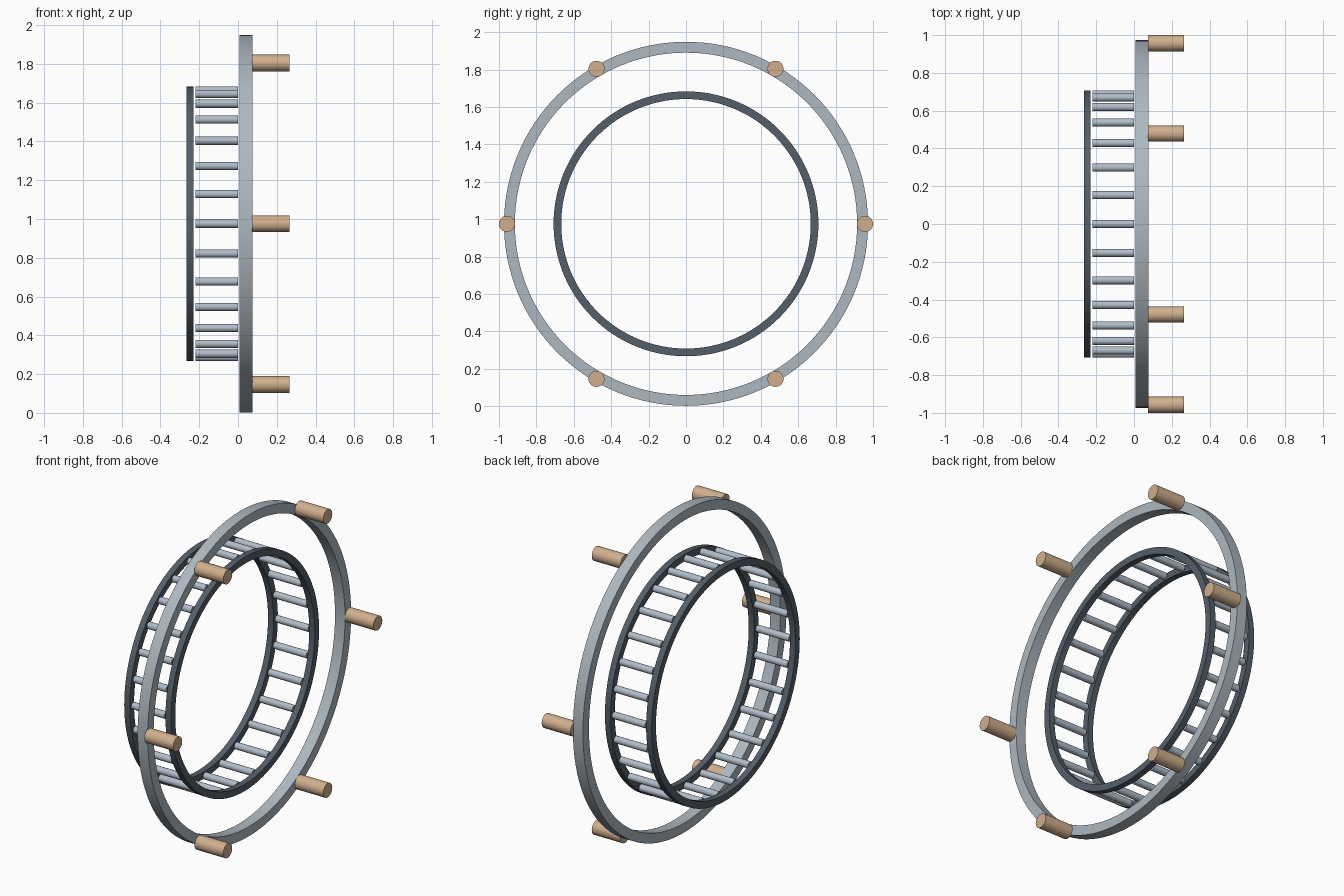
import bpy, bmesh, math
from mathutils import Matrix, Vector

if "Cube" in bpy.data.objects:
    bpy.data.objects.remove(bpy.data.objects["Cube"])

CZ = 0.975  # height of the common ring axis


def material(name, rgb):
    m = bpy.data.materials.new(name)
    m.diffuse_color = (*rgb, 1)
    m.use_nodes = True
    m.node_tree.nodes["Principled BSDF"].inputs["Base Color"].default_value = m.diffuse_color
    return m


steel = material("light steel", (0.42, 0.48, 0.53))
dark = material("dark slate", (0.09, 0.115, 0.145))
rod_mat = material("blue grey rod", (0.44, 0.51, 0.59))
tan = material("tan wood", (0.64, 0.43, 0.27))


def finish(bm, name, mat):
    bmesh.ops.recalc_face_normals(bm, faces=bm.faces)
    me = bpy.data.meshes.new(name)
    bm.to_mesh(me)
    bm.free()
    ob = bpy.data.objects.new(name, me)
    bpy.context.collection.objects.link(ob)
    ob.location.z = CZ
    me.materials.append(mat)
    bpy.context.view_layer.objects.active = ob
    ob.select_set(True)
    bpy.ops.object.shade_smooth_by_angle(angle=math.radians(35))
    ob.select_set(False)
    return ob


def ring(name, x0, x1, r_in, r_out, mat, n=128):
    # rectangular section swept around the x axis
    bm = bmesh.new()
    section = [(x0, r_in), (x1, r_in), (x1, r_out), (x0, r_out)]
    loops = []
    for i in range(n):
        a = math.tau * i / n
        loops.append([bm.verts.new((x, r * math.cos(a), r * math.sin(a)))
                      for x, r in section])
    for i in range(n):
        p, q = loops[i], loops[(i + 1) % n]
        for k in range(4):
            j = (k + 1) % 4
            bm.faces.new((p[k], p[j], q[j], q[k]))
    return finish(bm, name, mat)


def pins(name, count, dist, x0, x1, radius, mat, segs):
    # cylinders along x, spaced evenly around the axis
    for i in range(count):
        a = math.tau * i / count
        bm = bmesh.new()
        pos = Vector(((x0 + x1) / 2, dist * math.cos(a), dist * math.sin(a)))
        bmesh.ops.create_cone(
            bm, cap_ends=True, segments=segs, radius1=radius, radius2=radius,
            depth=x1 - x0,
            matrix=Matrix.Translation(pos) @ Matrix.Rotation(math.pi / 2, 4, 'Y'))
        finish(bm, f"{name}_{i + 1}", mat)


# large mounting ring
ring("mounting_ring", 0.009, 0.076, 0.915, 0.973, steel)
# pair of cage rings
ring("cage_ring_left", -0.266, -0.229, 0.667, 0.708, dark)
ring("cage_ring_right", 0.010, 0.047, 0.667, 0.708, dark)
# rods between the cage rings
pins("cage_rod", 28, 0.687, -0.22, 0.001, 0.021, rod_mat, 20)
# pegs on the mounting ring
pins("peg", 6, 0.957, 0.073, 0.266, 0.043, tan, 28)
